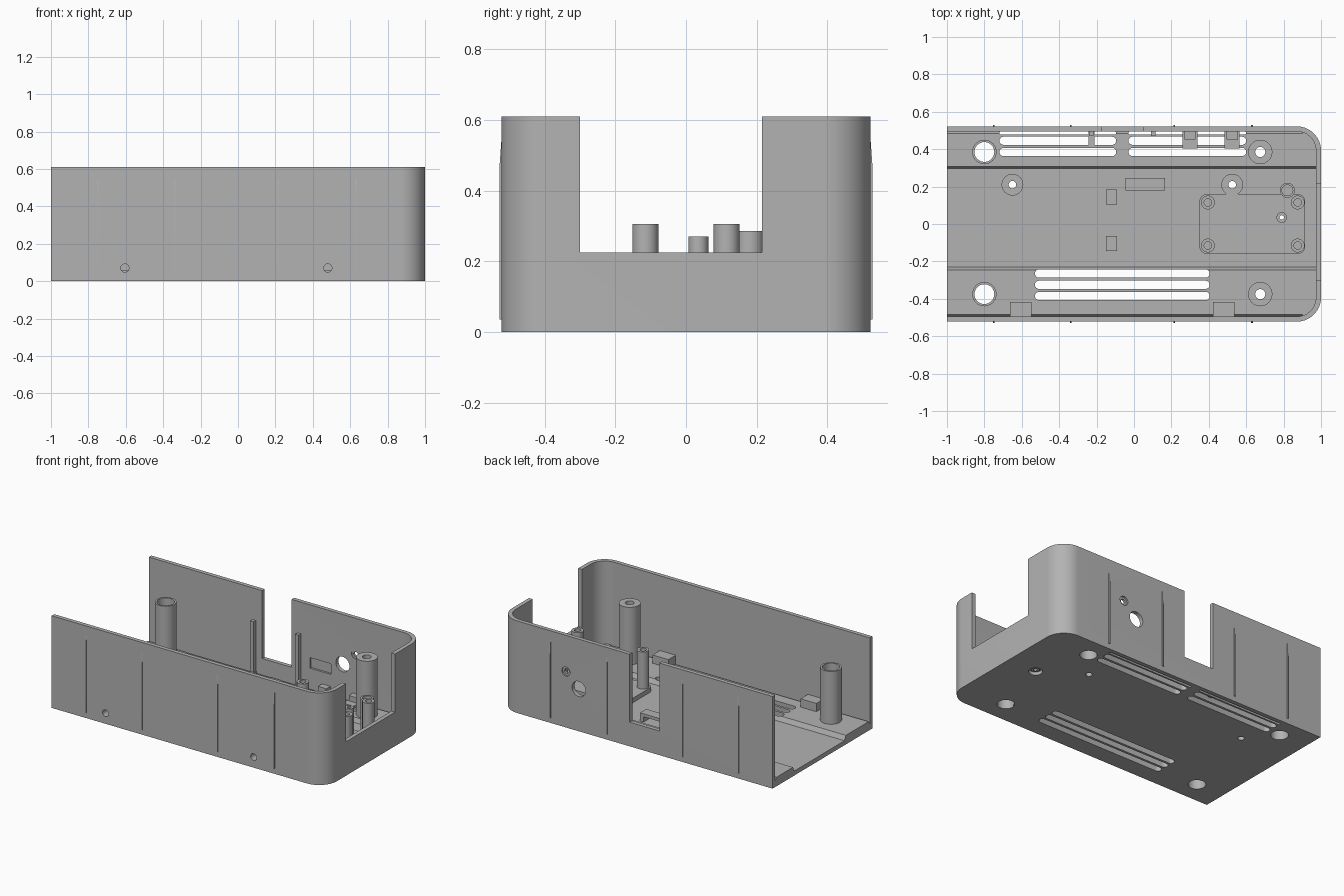
import bpy, bmesh, math
from mathutils import Vector

if "Cube" in bpy.data.objects:
    bpy.data.objects.remove(bpy.data.objects["Cube"])

grey = bpy.data.materials.new("plain grey")
grey.diffuse_color = (0.45, 0.45, 0.45, 1)
grey.use_nodes = True
grey.node_tree.nodes["Principled BSDF"].inputs["Base Color"].default_value = grey.diffuse_color


def prism(name, pts, axis, a, b):
    """Extrude a 2D outline along an axis from a to b."""
    def place(p, t):
        return {'x': (t, p[0], p[1]), 'y': (p[0], t, p[1]), 'z': (p[0], p[1], t)}[axis]
    bm = bmesh.new()
    face = bm.faces.new([bm.verts.new(place(p, a)) for p in pts])
    ext = bmesh.ops.extrude_face_region(bm, geom=[face])
    move = Vector(place((0, 0), b - a))
    for v in ext['geom']:
        if isinstance(v, bmesh.types.BMVert):
            v.co += move
    bmesh.ops.recalc_face_normals(bm, faces=bm.faces)
    me = bpy.data.meshes.new(name)
    bm.to_mesh(me)
    bm.free()
    me.materials.append(grey)
    ob = bpy.data.objects.new(name, me)
    bpy.context.collection.objects.link(ob)
    return ob


def box(name, x0, x1, y0, y1, z0, z1):
    return prism(name, [(x0, y0), (x1, y0), (x1, y1), (x0, y1)], 'z', z0, z1)


def arc(cx, cy, r, a0, a1, n):
    return [(cx + r * math.cos(math.radians(a0 + (a1 - a0) * i / n)),
             cy + r * math.sin(math.radians(a0 + (a1 - a0) * i / n))) for i in range(n + 1)]


def cyl(name, u, v, r, a, b, axis='z', n=32):
    return prism(name, arc(u, v, r, 0, 360, n)[:-1], axis, a, b)


def slot(x0, x1, y, r):
    pts = arc(x1 - r, y, r, -90, 90, 8) + arc(x0 + r, y, r, 90, 270, 8)
    return prism("slot_cutter", pts, 'z', -0.05, 0.09)


def cut(ob, cutters):
    """Subtract the cutters from an object, then remove them."""
    for c in cutters:
        c.hide_render = True
        m = ob.modifiers.new("cut", 'BOOLEAN')
        m.operation, m.solver, m.object = 'DIFFERENCE', 'EXACT', c
    bpy.context.view_layer.update()
    me = bpy.data.meshes.new_from_object(
        ob.evaluated_get(bpy.context.evaluated_depsgraph_get()))
    ob.modifiers.clear()
    ob.data = me
    for c in cutters:
        bpy.data.objects.remove(c)


def u_plan(x0, x1, hy, r):
    return [(x0, -hy)] + arc(x1 - r, -hy + r, r, -90, 0, 14) + \
        arc(x1 - r, hy - r, r, 0, 90, 14) + [(x0, hy)]


H, W, IN = 0.61, 0.522, 0.495
LOW, HIGH = 0.03, 0.06            # sunken and raised floor levels

# Tray shell, open at the left end
shell = prism("case_shell", u_plan(-1, 1, W, 0.13), 'z', 0, H)
cutters = [
    prism("cavity", u_plan(-1.1, 0.973, IN, 0.103), 'z', HIGH, 0.8),
    prism("floor_channel", [(-0.23, LOW), (0.297, LOW), (0.308, HIGH), (0.308, 0.1),
                            (-0.245, 0.1), (-0.245, HIGH)], 'x', -1.1, 0.972),
    box("end_notch", 0.8, 1.1, -0.30, 0.215, 0.225, 0.8),
    box("rear_notch", -0.17, 0.047, 0.45, 0.6, 0.16, 0.8),
    cyl("rear_port", 0.42, 0.28, 0.05, 0.45, 0.6, 'y'),
    cyl("rear_button_hole", 0.515, 0.37, 0.03, 0.45, 0.6, 'y'),
    box("rear_pocket", 0.18, 0.335, 0.48, 0.508, 0.19, 0.26),
]
for s in (-1, 1):                 # shallow bevelled grooves beside the walls
    cutters.append(prism("edge_groove", [(s * 0.482, HIGH + 0.001), (s * IN, 0.042),
                                         (s * IN, HIGH + 0.001)], 'x', -1.1, 0.90))
# Vent slots
for y in (-0.265, -0.325, -0.385):
    cutters.append(slot(-0.53, 0.405, y, 0.022))
for y, r in ((0.385, 0.022), (0.445, 0.022), (0.487, 0.008)):
    cutters += [slot(-0.72, -0.095, y, r), slot(-0.03, 0.60, y, r)]

# Posts: name, x, y, radius, top, hole radius, counterbore radius, counterbore depth
posts = [("hollow_post", -0.80, s, 0.065, 0.41, 0.053, 0, 0) for s in (0.385, -0.375)]
posts += [("screw_post", 0.675, s, 0.065, 0.44, 0.027, 0.052, 0.25) for s in (0.385, -0.375)]
posts += [("low_boss", x, 0.21, 0.058, 0.06, 0.02, 0, 0) for x in (-0.65, 0.525)]
posts += [("button_post", 0.79, 0.035, 0.028, 0.27, 0.012, 0, 0)]


def bores(x, y, hole, bore, depth):
    out = [cyl("hole", x, y, hole, -0.05, 0.7)]
    if bore:
        out.append(cyl("counterbore", x, y, bore, -0.05, depth))
    return out


for name, x, y, r, top, hole, bore, depth in posts:
    cutters += bores(x, y, hole, bore, depth)
cutters.append(cyl("counterbore", 0.79, 0.035, 0.042, -0.05, 0.022))
# Front screw holes
SCREWS = (-0.605, 0.48)
for x in SCREWS:
    cutters.append(cyl("side_hole", x, 0.07, 0.022, -0.6, -0.45, 'y'))
cut(shell, cutters)

for name, x, y, r, top, hole, bore, depth in posts:
    cut(cyl(name, x, y, r, 0.012, top), bores(x, y, hole, bore, depth))

# Raised board plate with four blind mounting posts
plate = prism("board_plate", arc(0.875, -0.12, 0.04, -90, 0, 6) + arc(0.875, 0.12, 0.04, 0, 90, 6)
              + arc(0.39, 0.12, 0.04, 90, 180, 6) + arc(0.39, -0.12, 0.04, 180, 270, 6),
              'z', 0.025, 0.06)
cut(plate, [cyl("hole", 0.79, 0.035, 0.012, -0.1, 0.3)])
for x in (0.395, 0.875):
    for y in (-0.115, 0.115):
        cut(cyl("board_post", x, y, 0.037, 0.05, 0.305),
            [cyl("hole", x, y, 0.02, 0.12, 0.4)])
cut(cyl("sensor_post", 0.82, 0.18, 0.04, 0.025, 0.285),
    [cyl("hole", 0.82, 0.18, 0.029, 0.12, 0.4)])

# Screw blocks behind the front wall
for x in SCREWS:
    cut(prism("screw_block", [(-0.51, 0.025), (-0.45, 0.025), (-0.418, 0.055),
                              (-0.418, 0.115), (-0.51, 0.115)], 'x', x - 0.058, x + 0.058),
        [cyl("side_hole", x, 0.07, 0.022, -0.6, -0.44, 'y')])

# Rear clips, stepped
for x in (0.30, 0.525):
    box("rear_clip", x - 0.04, x + 0.04, 0.405, 0.50, 0.05, 0.075)
    box("rear_clip_step", x - 0.03, x + 0.03, 0.452, 0.50, 0.07, 0.11)

# Guide ribs inside the rear wall with small feet
for x in (-0.228, 0.102):
    box("guide_rib", x - 0.012, x + 0.012, 0.47, 0.50, 0.04, 0.40)
box("guide_rib_foot", -0.242, -0.212, 0.42, 0.50, 0.03, 0.066)

# Cable bracket and floor tabs
box("bracket_bar", -0.045, 0.165, 0.18, 0.245, 0.065, 0.085)
for x in (-0.045, 0.14):
    box("bracket_leg", x, x + 0.025, 0.18, 0.245, 0.02, 0.07)
for y in (0.145, -0.105):
    box("floor_tab", -0.15, -0.092, y - 0.04, y + 0.04, 0.02, 0.05)

# Thin outer ribs on the long walls, tapered at the top
for s in (-1, 1):
    for x in (-0.75, -0.338, 0.215, 0.63):
        prism("outer_rib", [(s * 0.51, 0.035), (s * 0.528, 0.035), (s * 0.528, 0.46),
                            (s * 0.522, 0.545), (s * 0.51, 0.545)], 'x', x - 0.005, x + 0.005)

# Rear button ring
cut(cyl("button_ring", 0.515, 0.37, 0.031, 0.498, 0.512, 'y'),
    [cyl("hole", 0.515, 0.37, 0.016, 0.4, 0.6, 'y')])

bpy.ops.object.select_all(action='SELECT')
bpy.context.view_layer.objects.active = shell
bpy.ops.object.shade_smooth_by_angle(angle=math.radians(30))
